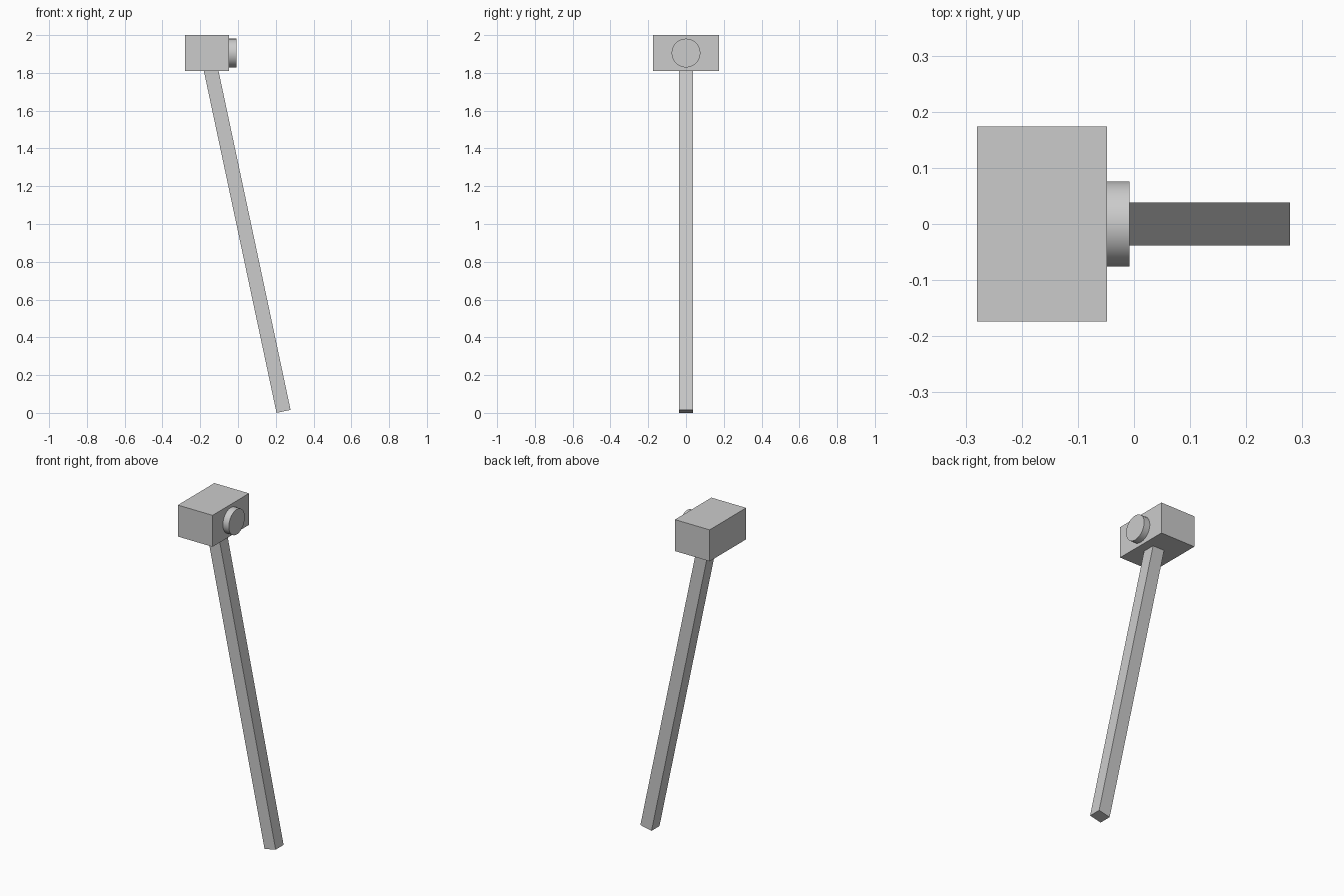
import bpy
import math
from mathutils import Vector, Matrix

cube = bpy.data.objects.get("Cube")
if cube:
    bpy.data.objects.remove(cube, do_unlink=True)

GREY = (0.6, 0.6, 0.6, 1.0)
mat = bpy.data.materials.new("plain_grey")
mat.use_nodes = True
mat.diffuse_color = GREY
mat.node_tree.nodes["Principled BSDF"].inputs["Base Color"].default_value = GREY


def finish(name):
    obj = bpy.context.object
    obj.name = name
    obj.data.materials.append(mat)
    return obj


def box(name, centre, size, tilt=0.0):
    bpy.ops.mesh.primitive_cube_add(size=1, location=centre, rotation=(0, tilt, 0))
    # Scale the mesh itself so the object keeps unit scale
    obj = finish(name)
    obj.data.transform(Matrix.Diagonal((*size, 1)))
    return obj


# Camera housing
box("camera_housing", (-0.164, 0, 1.905), (0.232, 0.348, 0.19))

# Round lens on the +x face, slightly sunk into the housing
bpy.ops.mesh.primitive_cylinder_add(vertices=48, radius=0.076, depth=0.06,
                                    location=(-0.038, 0, 1.905),
                                    rotation=(0, math.pi / 2, 0))
finish("lens")
bpy.ops.object.shade_smooth_by_angle(angle=math.radians(30))

# Leaning square pole, ending inside the housing
TILT = math.radians(12)
WIDTH, LENGTH = 0.076, 1.93
axis = Vector((-math.sin(TILT), 0, math.cos(TILT)))
across = Vector((math.cos(TILT), 0, math.sin(TILT)))
low_corner = Vector((0.204, 0, 0))
box("pole", low_corner + across * WIDTH / 2 + axis * LENGTH / 2,
    (WIDTH, WIDTH, LENGTH), -TILT)
